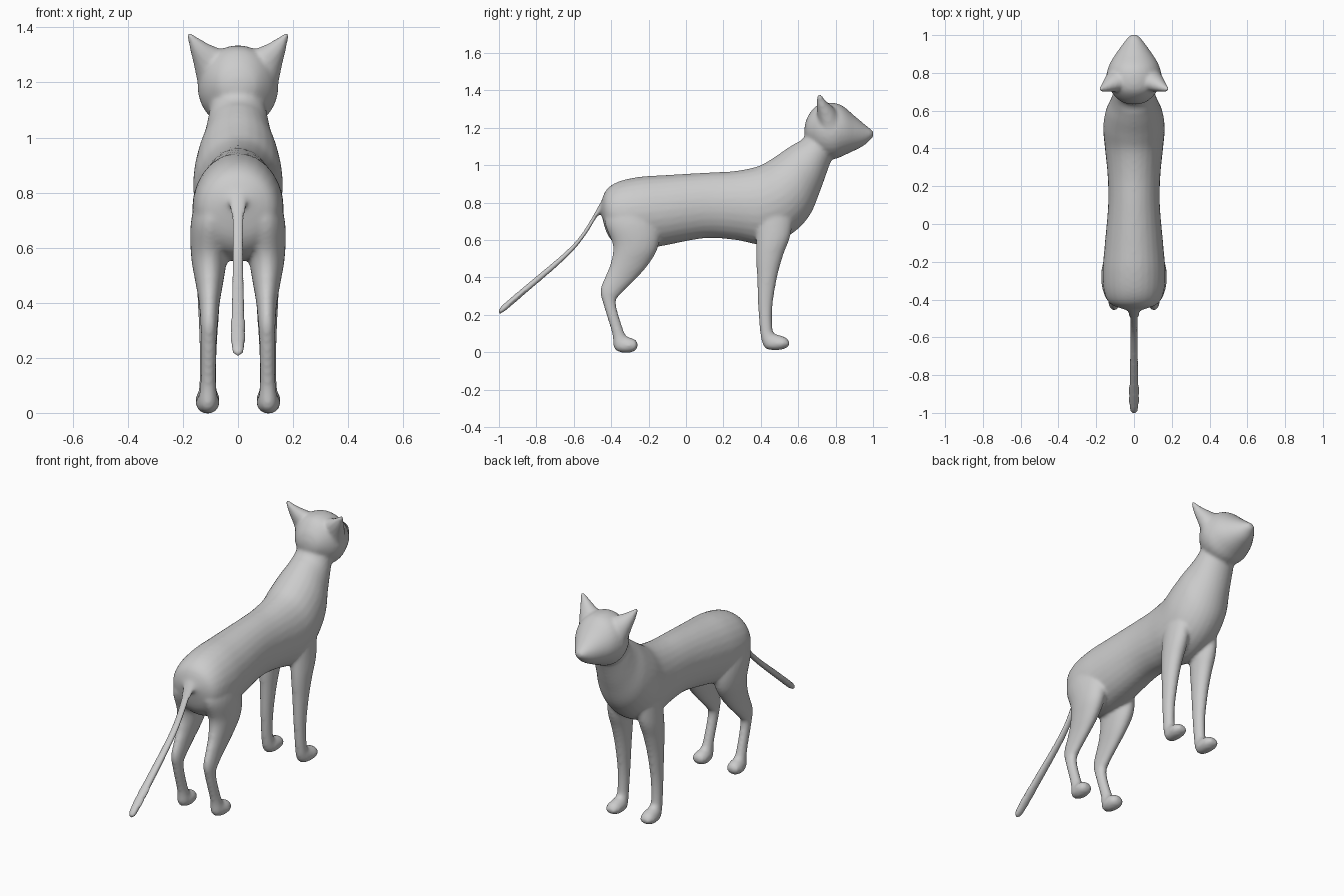
import bpy, bmesh, math
from mathutils import Vector

fur = bpy.data.materials.new("grey fur")
fur.diffuse_color = (0.6, 0.6, 0.6, 1)
SIDES = 28


def spline(a, b, c, d, t):
    # Catmull-Rom blend between b and c
    return 0.5 * (2 * b + (c - a) * t + (2 * a - 5 * b + 4 * c - d) * t * t
                  + (3 * b - a - 3 * c + d) * t ** 3)


def loft(bm, rings, steps=5):
    """Skin smooth tube through rings of (centre, half axis u, half axis v)."""
    dense = []
    for i in range(len(rings) - 1):
        q = [rings[max(i - 1, 0)], rings[i], rings[i + 1], rings[min(i + 2, len(rings) - 1)]]
        for k in range(steps):
            dense.append([spline(q[0][j], q[1][j], q[2][j], q[3][j], k / steps) for j in range(3)])
    dense.append(rings[-1])
    loops = []
    for c, u, v in dense:
        angles = [2 * math.pi * k / SIDES for k in range(SIDES)]
        loops.append([bm.verts.new(c + u * math.cos(a) + v * math.sin(a)) for a in angles])
    faces = [bm.faces.new(loops[0]), bm.faces.new(loops[-1])]
    for p, q in zip(loops, loops[1:]):
        for k in range(SIDES):
            n = (k + 1) % SIDES
            faces.append(bm.faces.new((p[k], p[n], q[n], q[k])))
    bmesh.ops.recalc_face_normals(bm, faces=faces)


def side_ring(y1, z1, y2, z2, width, x=0.0):
    """Ring given by its two outline points in the side plane and a half width."""
    a, b = Vector((x, y1, z1)), Vector((x, y2, z2))
    return (a + b) / 2, (a - b) / 2, Vector((width, 0, 0))


bm = bmesh.new()

# torso and neck: back outline, belly outline, half width
torso = [
    (-0.455, 0.80, -0.45, 0.73, 0.05), (-0.425, 0.87, -0.42, 0.63, 0.125),
    (-0.36, 0.913, -0.36, 0.57, 0.158), (-0.25, 0.938, -0.25, 0.55, 0.166),
    (-0.12, 0.947, -0.12, 0.57, 0.156), (0.10, 0.96, 0.10, 0.61, 0.137),
    (0.25, 0.968, 0.27, 0.60, 0.14), (0.38, 0.993, 0.42, 0.575, 0.154),
    (0.46, 1.035, 0.56, 0.63, 0.163), (0.53, 1.083, 0.66, 0.73, 0.15),
    (0.58, 1.115, 0.72, 0.87, 0.124), (0.625, 1.143, 0.775, 1.02, 0.106),
    (0.67, 1.22, 0.82, 1.10, 0.09)]
loft(bm, [side_ring(*r) for r in torso])

# head and muzzle
head = [
    (0.635, 1.215, 0.633, 1.17, 0.025), (0.655, 1.268, 0.65, 1.12, 0.075),
    (0.70, 1.32, 0.715, 1.05, 0.125), (0.76, 1.335, 0.79, 1.033, 0.147),
    (0.83, 1.322, 0.86, 1.06, 0.130), (0.90, 1.265, 0.92, 1.088, 0.090),
    (0.96, 1.215, 0.955, 1.108, 0.056), (0.99, 1.192, 0.985, 1.135, 0.032),
    (1.003, 1.178, 1.002, 1.155, 0.014)]
loft(bm, [side_ring(*r) for r in head])

# tail
tail = [
    (-0.40, 0.87, -0.40, 0.74, 0.04), (-0.45, 0.812, -0.465, 0.735, 0.034),
    (-0.50, 0.725, -0.53, 0.635, 0.024), (-0.57, 0.617, -0.60, 0.545, 0.022),
    (-0.66, 0.525, -0.69, 0.458, 0.023), (-0.82, 0.39, -0.845, 0.325, 0.027),
    (-0.96, 0.272, -0.975, 0.215, 0.026), (-1.002, 0.23, -1.005, 0.21, 0.012)]
loft(bm, [side_ring(*r) for r in tail])

# legs: rear outline turning into the sole, front outline, half width, x
hind_leg = [
    (-0.40, 0.82, -0.20, 0.82, 0.065, 0.08), (-0.435, 0.70, -0.14, 0.67, 0.078, 0.094),
    (-0.39, 0.57, -0.15, 0.56, 0.066, 0.104), (-0.405, 0.47, -0.20, 0.47, 0.050, 0.104),
    (-0.43, 0.41, -0.27, 0.39, 0.038, 0.104), (-0.458, 0.33, -0.35, 0.31, 0.031, 0.105),
    (-0.44, 0.25, -0.375, 0.26, 0.028, 0.106), (-0.395, 0.10, -0.335, 0.12, 0.028, 0.108),
    (-0.384, 0.022, -0.315, 0.085, 0.035, 0.109), (-0.34, -0.002, -0.295, 0.078, 0.043, 0.110),
    (-0.285, 0.002, -0.268, 0.065, 0.038, 0.112), (-0.262, 0.02, -0.258, 0.045, 0.02, 0.112)]
front_leg = [
    (0.38, 0.78, 0.58, 0.78, 0.055, 0.09), (0.375, 0.59, 0.56, 0.63, 0.055, 0.10),
    (0.375, 0.50, 0.52, 0.52, 0.048, 0.104), (0.38, 0.40, 0.487, 0.40, 0.040, 0.106),
    (0.385, 0.25, 0.463, 0.25, 0.032, 0.108), (0.395, 0.12, 0.462, 0.13, 0.030, 0.110),
    (0.408, 0.05, 0.475, 0.10, 0.034, 0.110), (0.435, 0.016, 0.505, 0.09, 0.042, 0.110),
    (0.505, 0.013, 0.535, 0.078, 0.042, 0.112), (0.549, 0.03, 0.554, 0.056, 0.024, 0.112)]
for s in (-1, 1):
    for leg in (hind_leg, front_leg):
        loft(bm, [side_ring(*r[:5], x=s * r[5]) for r in leg])

    # pointed ear: centre, axis across the ear, axis through its depth
    ear = [((0.085, 0.765, 1.25), (0.060, 0, -0.060), (0.01, 0.062, 0)),
           ((0.122, 0.745, 1.293), (0.036, 0, -0.038), (0.008, 0.045, 0)),
           ((0.153, 0.725, 1.335), (0.020, 0, -0.020), (0.004, 0.026, 0)),
           ((0.180, 0.712, 1.378), (0.006, 0, -0.005), (0.002, 0.010, 0))]
    loft(bm, [tuple(Vector((s * v[0], v[1], v[2])) for v in ring) for ring in ear])

mesh = bpy.data.meshes.new("cat_body")
bm.to_mesh(mesh)
bm.free()
mesh.materials.append(fur)
cat = bpy.data.objects.new("cat_body", mesh)
bpy.context.collection.objects.link(cat)

# blend all parts into one smooth skin
skin = cat.modifiers.new("skin", 'REMESH')
skin.mode = 'VOXEL'
skin.voxel_size = 0.009
skin.use_smooth_shade = True
soften = cat.modifiers.new("soften", 'SMOOTH')
soften.factor = 0.5
soften.iterations = 8
